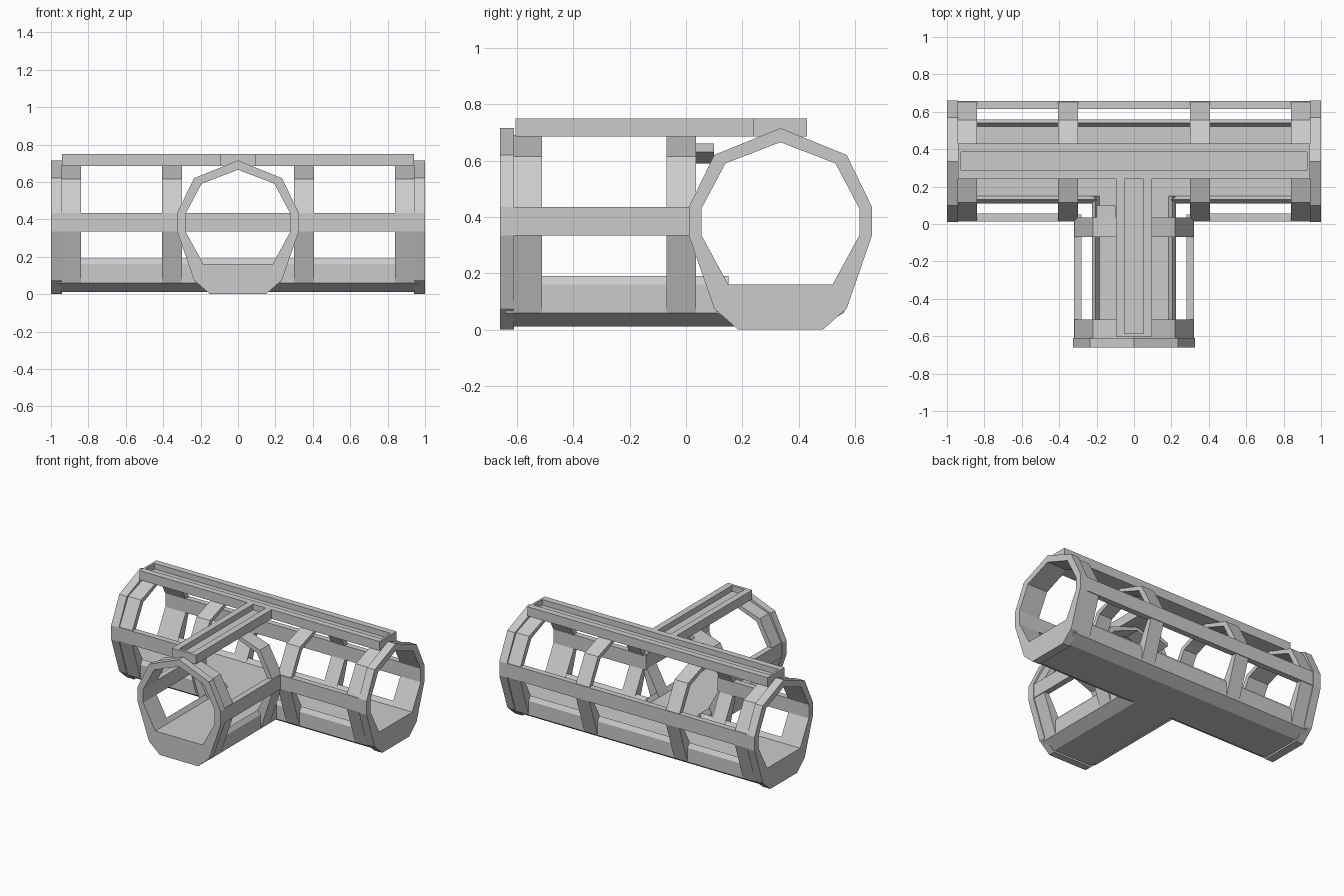
import bpy, bmesh

if "Cube" in bpy.data.objects:
    bpy.data.objects.remove(bpy.data.objects["Cube"])

grey = bpy.data.materials.new("light_grey")
grey.use_nodes = True
grey.diffuse_color = (0.6, 0.6, 0.6, 1)
grey.node_tree.nodes["Principled BSDF"].inputs["Base Color"].default_value = (0.6, 0.6, 0.6, 1)

AXIS_Y = 0.335  # centre line of the cross tube


def cross_tube(u, v, t):
    return (t, AXIS_Y + u, v)


def branch_tube(u, v, t):
    return (u, t, v)


def sweep(name, points, faces, spans, place):
    """Extrude a flat section over each (start, end) span of a tube."""
    bm = bmesh.new()
    for start, end in spans:
        verts = [bm.verts.new(place(u, v, start)) for u, v in points]
        flat = [bm.faces.new([verts[i] for i in f]) for f in faces]
        ext = bmesh.ops.extrude_face_region(bm, geom=flat, use_keep_orig=True)
        move = [g for g in ext["geom"] if isinstance(g, bmesh.types.BMVert)]
        a, b = place(0, 0, start), place(0, 0, end)
        bmesh.ops.translate(bm, verts=move, vec=[q - p for p, q in zip(a, b)])
    bmesh.ops.recalc_face_normals(bm, faces=bm.faces)
    mesh = bpy.data.meshes.new(name)
    bm.to_mesh(mesh)
    bm.free()
    mesh.materials.append(grey)
    obj = bpy.data.objects.new(name, mesh)
    bpy.context.collection.objects.link(obj)
    return obj


def prism(name, points, spans, place):
    return sweep(name, points, [range(len(points))], spans, place)


def arch(half):
    """Mirror a half section, given from the apex down, into a full arch."""
    return half[:0:-1] + [(-u, v) for u, v in half]


def mirror(points, side):
    return [(side * u, v) for u, v in points]


INNER = arch([(0, .665), (.195, .59), (.28, .43), (.28, .335), (.185, .16)])
END = arch([(0, .715), (.235, .62), (.325, .435), (.325, .335), (.235, .075)])
RIB = arch([(0, .69), (.22, .615), (.317, .435), (.317, .335), (.225, .06)])


def ring(name, outer, base_z, spans, place):
    """Faceted hoop with a thick flat base."""
    n = len(outer)
    points = outer + INNER + [(-.15, base_z), (.15, base_z)]
    faces = [(i, i + 1, n + i + 1, n + i) for i in range(n - 1)]
    faces.append((n - 1, 2 * n, 2 * n + 1, 0, n, 2 * n - 1))
    return sweep(name, points, faces, spans, place)


# Hoops
ring("cross_end_hoops", END, 0, [(-1, -.94), (.94, 1)], cross_tube)
ring("cross_ribs", RIB, .012,
     [(-.94, -.84), (-.405, -.3), (.3, .405), (.84, .94)], cross_tube)
ring("branch_end_hoop", END, 0, [(-.66, -.61)], branch_tube)
ring("branch_ribs", RIB, .012, [(-.61, -.51), (-.07, .035)], branch_tube)

# Floors
FLOOR = [(-.15, .012), (.15, .012), (.225, .06), (.225, .16),
         (-.225, .16), (-.225, .06)]
prism("cross_floor", FLOOR, [(-.97, .97)], cross_tube)
prism("branch_floor", FLOOR, [(-.64, .25)], branch_tube)

# Curbs and side rails, left open where the tubes meet
CURB = [(.225, .16), (.205, .19), (.185, .16)]
RAIL = [(.28, .335), (.322, .335), (.322, .435), (.28, .435)]
for side, label in ((-1, "front"), (1, "back")):
    curb_spans = [(-.95, -.2), (.2, .95)] if side < 0 else [(-.95, .95)]
    rail_spans = [(-.99, -.3), (.3, .99)] if side < 0 else [(-.99, .99)]
    prism(label + "_curb", mirror(CURB, side), curb_spans, cross_tube)
    prism(label + "_side_rail", mirror(RAIL, side), rail_spans, cross_tube)
for side, label in ((-1, "right"), (1, "left")):
    prism("branch_" + label + "_curb", mirror(CURB, side), [(-.62, .15)], branch_tube)
    prism("branch_" + label + "_rail", mirror(RAIL, side), [(-.65, .05)], branch_tube)

# Small shoulder plate at the junction
prism("junction_shoulder", [(-.1, .66), (-.2, .615), (-.195, .59), (-.1, .63)],
      [(.035, .1)], branch_tube)

# Grooved top rails
GROOVE = [(-.095, .685), (.095, .685), (.095, .75), (.05, .75),
          (.05, .71), (-.05, .71), (-.05, .75), (-.095, .75)]
STOP = [(-.05, .71), (.05, .71), (.05, .75), (-.05, .75)]
prism("cross_top_rail", GROOVE, [(-.94, .94)], cross_tube)
prism("cross_rail_stops", STOP, [(-.94, -.925), (.925, .94)], cross_tube)
prism("branch_top_rail", GROOVE, [(-.605, .24)], branch_tube)
prism("branch_rail_stop", STOP, [(-.605, -.585)], branch_tube)
